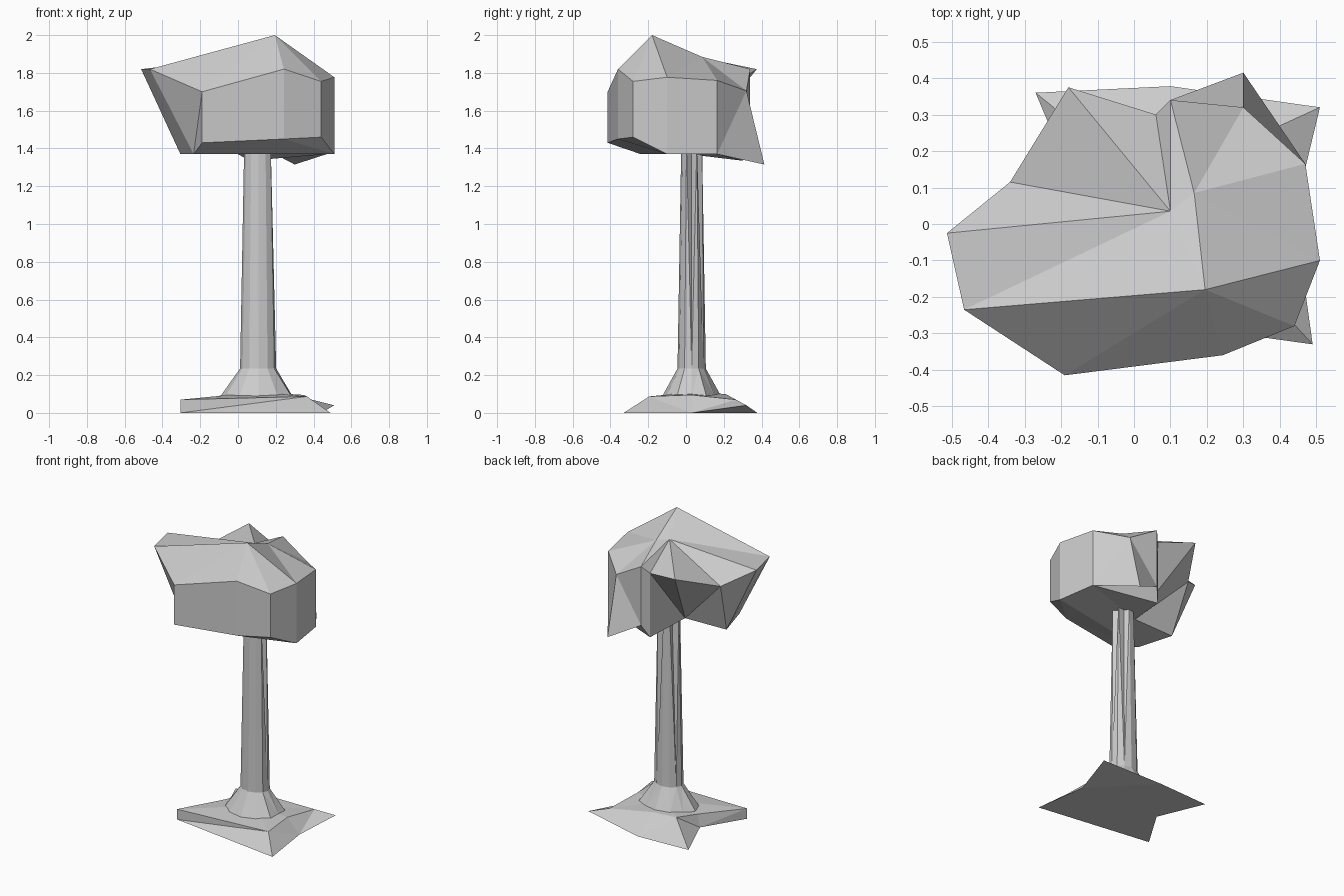
import bpy, bmesh
from math import cos, sin, pi

if "Cube" in bpy.data.objects:
    bpy.data.objects.remove(bpy.data.objects["Cube"])


def make_object(name, verts, faces):
    """Flat-shaded mesh; repeated points are welded and faces triangulated."""
    bm = bmesh.new()
    vs = [bm.verts.new(v) for v in verts]
    for f in faces:
        bm.faces.new([vs[i] for i in f])
    bmesh.ops.remove_doubles(bm, verts=bm.verts[:], dist=1e-4)
    bmesh.ops.triangulate(bm, faces=bm.faces[:])
    bmesh.ops.recalc_face_normals(bm, faces=bm.faces[:])
    mesh = bpy.data.meshes.new(name)
    bm.to_mesh(mesh)
    bm.free()
    obj = bpy.data.objects.new(name, mesh)
    bpy.context.collection.objects.link(obj)


def loft(rings):
    """Vertices and side quads joining equal-length closed rings."""
    n = len(rings[0])
    faces = [(k * n + i, k * n + (i + 1) % n, (k + 1) * n + (i + 1) % n, (k + 1) * n + i)
             for k in range(len(rings) - 1) for i in range(n)]
    return [p for r in rings for p in r], faces


# Star-shaped ground patch with sloped sides
foot = [(-.305, -.22, 0), (.49, -.33, 0), (.44, .03, 0), (.51, .32, .04),
        (.10, .378, 0), (-.27, .36, 0), (-.14, .05, 0)]
shoulder = [(-.305, -.22, .07), (.365, -.195, .087), (.35, .03, .095), (.39, .265, .07),
            (.10, .21, .1), (-.06, .19, .1), (-.12, .05, .085)]
verts, faces = loft([foot, shoulder])
verts.append((.11, .03, .11))
faces += [(7 + i, 7 + (i + 1) % 7, 14) for i in range(7)]
faces += [(0, 1, 2, 6), (6, 2, 4, 5), (2, 3, 4)]
make_object("ground_patch", verts, faces)


# Trunk: flared root, tapering shaft, with grooves that deepen upward
def trunk_ring(z, rx, ry, groove):
    ring = []
    for i in range(12):
        k = groove if i in (0, 2, 5) else 1
        ring.append((.108 + rx * k * cos(i * pi / 6), .03 + ry * k * sin(i * pi / 6), z))
    return ring


verts, faces = loft([trunk_ring(.09, .20, .155, .9), trunk_ring(.235, .097, .075, .97),
                     trunk_ring(1.43, .075, .055, .5)])
faces += [tuple(range(12)), tuple(range(24, 36))]
make_object("trunk", verts, faces)

# Canopy: faceted rim above, tucked-in lower edge, three peaks on top
rim = [(-.513, -.025, 1.82), (-.466, -.235, 1.82), (-.19, -.415, 1.70), (.243, -.36, 1.82),
       (.44, -.28, 1.755), (.51, -.10, 1.777), (.47, .165, 1.76), (.30, .32, 1.705),
       (.10, .34, 1.82), (.06, .30, 1.77), (-.18, .375, 1.82), (-.34, .115, 1.717)]
pocket = (0, .01, 1.37)
hem = [(-.305, 0, 1.37), (-.235, -.24, 1.37), (-.19, -.415, 1.43), (.243, -.36, 1.45),
       (.44, -.28, 1.46), (.51, -.10, 1.37), (.47, .165, 1.37), (.30, .415, 1.315),
       (.10, .34, 1.42), (.06, .30, 1.335), pocket, pocket]
bm_verts, quads = loft([rim, hem])
# the last two hem points coincide, so the faces touching them become triangles
faces = [tuple(22 if i == 23 else i for i in q) for q in quads]
faces = [tuple(dict.fromkeys(f)) for f in faces]
T, M, P = 24, 25, 26
verts = bm_verts + [(.195, -.18, 2.0), (.165, .085, 1.885), (.10, .035, 1.89)]
peak_of_edge = [P, T, T, T, T, M, M, M, P, P, P, P]
for i, peak in enumerate(peak_of_edge):
    faces.append((i, (i + 1) % 12, peak))
faces += [(1, P, T), (5, T, M), (8, M, P), (T, M, P)]
# Underside: flat centre, sloping front strip, drooping back flap
faces += [(12, 13, 17, 18, 22), (13, 14, 15, 16, 17), (18, 19, 20, 21, 22)]
make_object("canopy", verts, faces)
